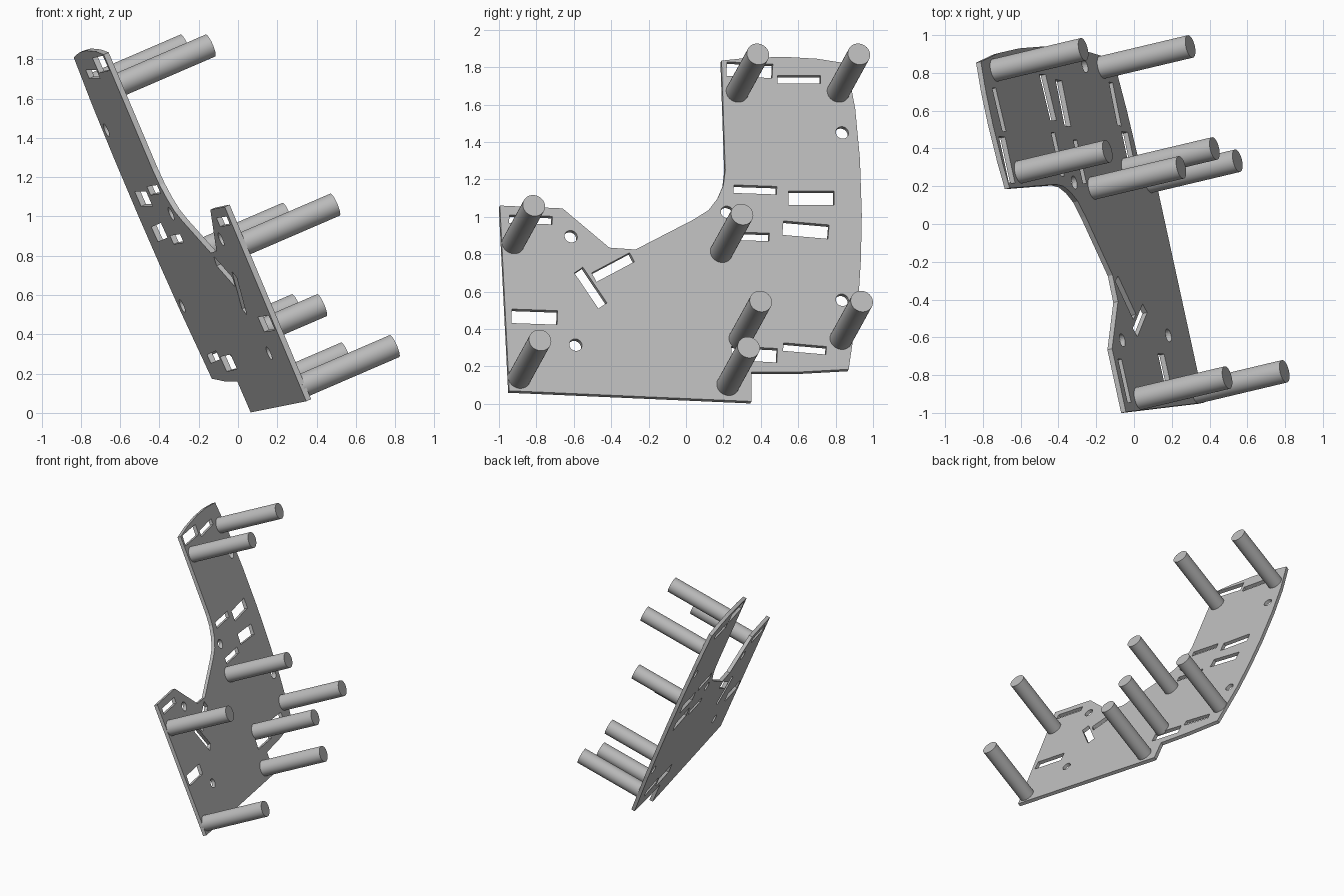
import bpy
from math import cos, sin, radians, pi
from mathutils import Vector, Matrix

cube = bpy.data.objects.get("Cube")
if cube:
    bpy.data.objects.remove(cube)

metal = bpy.data.materials.new("plain_grey")
metal.use_nodes = True
grey = (0.5, 0.5, 0.5, 1)
metal.diffuse_color = grey
metal.node_tree.nodes["Principled BSDF"].inputs["Base Color"].default_value = grey

# Tilted frame: local z is the plate normal
N = Vector((0.897, 0.213, 0.387)).normalized()
V = N.cross(Vector((0, 1, 0))).normalized() * -1
U = V.cross(N).normalized()
FACE, THICK, TIP = 0.16, 0.028, 0.68
frame = Matrix((U, V, N)).transposed().to_4x4()
frame.translation = N * (FACE - THICK / 2)
to_local = frame.inverted()


def on_plane(y, z, d):
    """Point at side position (y, z) on the plane at distance d along N."""
    return Vector(((d - N.y * y - N.z * z) / N.x, y, z))


def flat(y, z):
    return (to_local @ on_plane(y, z, FACE)).xy


def slot(y, z, length, width, angle):
    c, s = cos(radians(angle)), sin(radians(angle))
    corners = [(-1, -1), (1, -1), (1, 1), (-1, 1)]
    return [flat(y + (i * length * c - j * width * s) / 2,
                 z + (i * length * s + j * width * c) / 2) for i, j in corners]


def round_hole(y, z, r=0.035, n=24):
    c = flat(y, z)
    return [c + Vector((cos(2 * pi * k / n), sin(2 * pi * k / n))) * r for k in range(n)]


# Plate outline, clockwise from the front top corner of the tab
outline = [(-.995, 1.06), (-.66, 1.045), (-.41, .835), (-.27, .825), (.04, .985),
           (.12, 1.035), (.17, 1.10), (.2, 1.17), (.21, 1.25), (.19, 1.835),
           (.33, 1.85), (.53, 1.855), (.7, 1.845), (.86, 1.82), (.905, 1.575),
           (.93, 1.31), (.94, 1.01), (.935, .77), (.92, .53), (.87, .185),
           (.6, .17), (.35, .17), (.35, .013), (-.945, .07)]
WIDE, SLIM, DIAG = (.245, .075), (.23, .043), (.23, .055)
slots = [(-.83, .985, SLIM, -2), (-.81, .465, WIDE, -2), (-.39, .73, DIAG, 28),
         (-.51, .62, DIAG, -56), (.34, 1.785, WIDE, -3), (.605, 1.735, SLIM, 0),
         (.37, 1.145, SLIM, -2), (.67, 1.1, WIDE, 0), (.64, .93, WIDE, -5),
         (.33, .895, SLIM, -2), (.635, .295, SLIM, -5), (.365, .265, WIDE, -3)]
holes = [(-.615, .895), (-.59, .315), (.835, 1.45), (.835, .555), (.22, 1.025)]

# Plate: filled flat curve with holes, given thickness
curve = bpy.data.curves.new("mounting_plate", "CURVE")
curve.dimensions = "2D"
curve.fill_mode = "BOTH"
curve.extrude = THICK / 2
loops = [[flat(*p) for p in outline]]
loops += [slot(y, z, *size, a) for y, z, size, a in slots]
loops += [round_hole(*p) for p in holes]
for loop in loops:
    spline = curve.splines.new("POLY")
    spline.points.add(len(loop) - 1)
    spline.use_cyclic_u = True
    for point, co in zip(spline.points, loop):
        point.co = (co.x, co.y, 0, 1)
plate = bpy.data.objects.new("mounting_plate", curve)
bpy.context.collection.objects.link(plate)
plate.matrix_world = frame
curve.materials.append(metal)
bpy.ops.object.select_all(action="DESELECT")
plate.select_set(True)
bpy.context.view_layer.objects.active = plate
bpy.ops.object.convert(target="MESH")
bpy.ops.object.shade_flat()

# Standoff posts, listed by the side position of their tips
tips = [(-.813, 1.06), (-.78, .34), (.385, 1.87), (.925, 1.87),
        (.3, 1.013), (.4, .548), (.94, .548), (.335, .302)]
length = TIP - FACE + THICK / 2
for i, (y, z) in enumerate(tips):
    centre = on_plane(y, z, TIP) - N * length / 2
    bpy.ops.mesh.primitive_cylinder_add(vertices=40, radius=0.061, depth=length)
    post = bpy.context.object
    post.name = f"standoff_post_{i + 1}"
    post.matrix_world = Matrix.Translation(centre) @ frame.to_3x3().to_4x4()
    post.data.materials.append(metal)
    bpy.ops.object.shade_smooth_by_angle()
